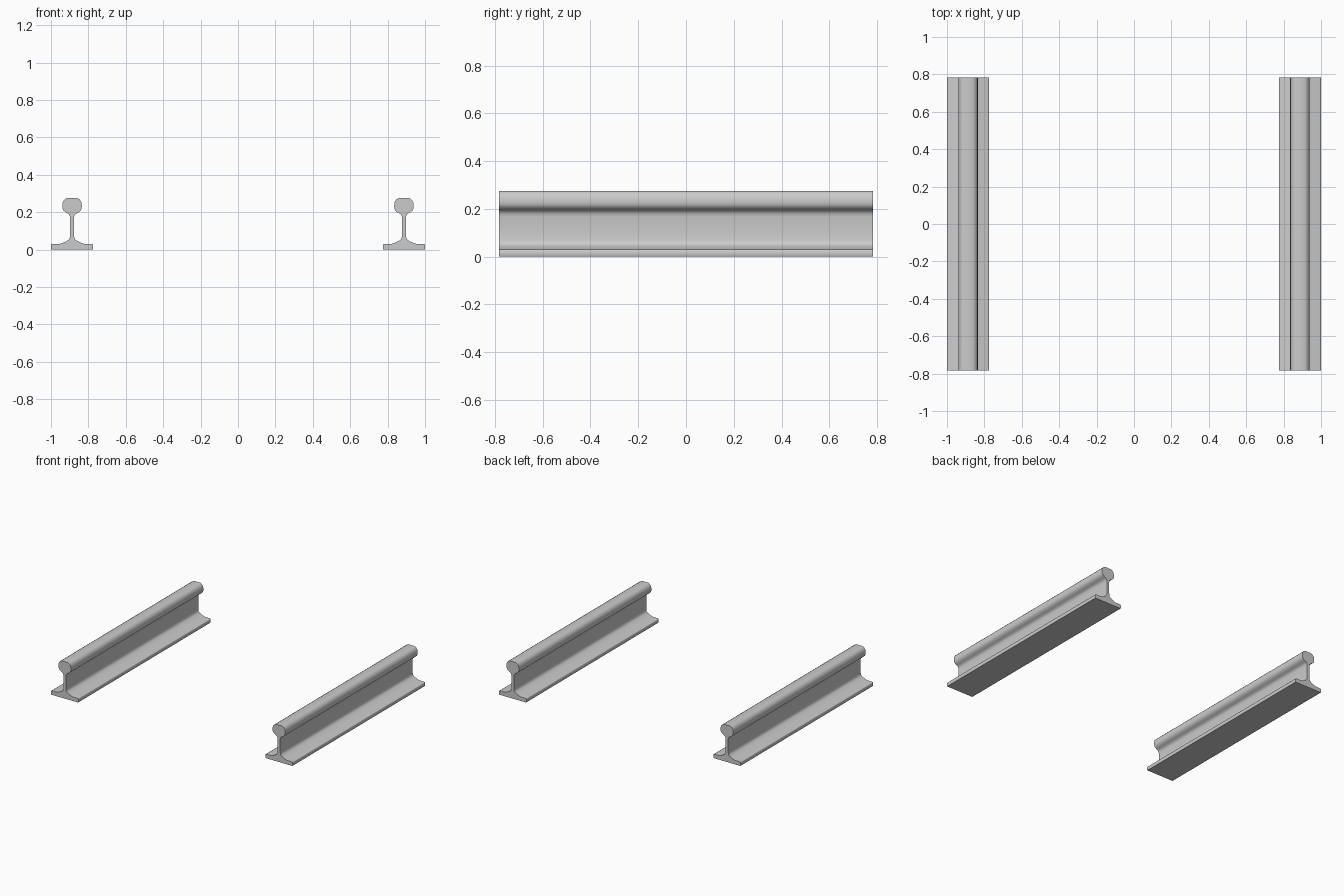
import bpy, bmesh

if "Cube" in bpy.data.objects:
    bpy.data.objects.remove(bpy.data.objects["Cube"])

LENGTH = 1.566
RAIL_X = 0.887

# Right half of the rail section, from foot centre up to head centre (offset, height)
HALF = [
    (0.111, 0.0), (0.113, 0.003), (0.113, 0.024), (0.111, 0.028), (0.106, 0.030),  # foot edge
    (0.066, 0.031), (0.050, 0.036), (0.034, 0.043), (0.020, 0.051), (0.014, 0.058),  # foot fillet
    (0.011, 0.070), (0.010, 0.110), (0.010, 0.168),                                # web
    (0.012, 0.180), (0.017, 0.189), (0.026, 0.195), (0.036, 0.200),                # head fillet
    (0.046, 0.209), (0.051, 0.219), (0.052, 0.232), (0.051, 0.249),                # head side
    (0.046, 0.261), (0.038, 0.270), (0.026, 0.276),                                # head crown
]


def make_rail(name, x):
    section = HALF + [(-px, pz) for px, pz in reversed(HALF)]
    bm = bmesh.new()
    face = bm.faces.new([bm.verts.new((px, -LENGTH / 2, pz)) for px, pz in section])
    ext = bmesh.ops.extrude_face_region(bm, geom=[face], use_keep_orig=True)
    moved = [g for g in ext["geom"] if isinstance(g, bmesh.types.BMVert)]
    bmesh.ops.translate(bm, verts=moved, vec=(0, LENGTH, 0))
    bmesh.ops.recalc_face_normals(bm, faces=bm.faces)
    mesh = bpy.data.meshes.new(name)
    bm.to_mesh(mesh)
    bm.free()
    rail = bpy.data.objects.new(name, mesh)
    rail.location.x = x
    bpy.context.collection.objects.link(rail)
    # Smooth along the rounded head, sharp at the cut ends
    bpy.ops.object.select_all(action='DESELECT')
    rail.select_set(True)
    bpy.context.view_layer.objects.active = rail
    bpy.ops.object.shade_smooth_by_angle(angle=0.75)


# Pair of parallel rails
for side, x in (("left", -RAIL_X), ("right", RAIL_X)):
    make_rail(side + "_rail", x)
